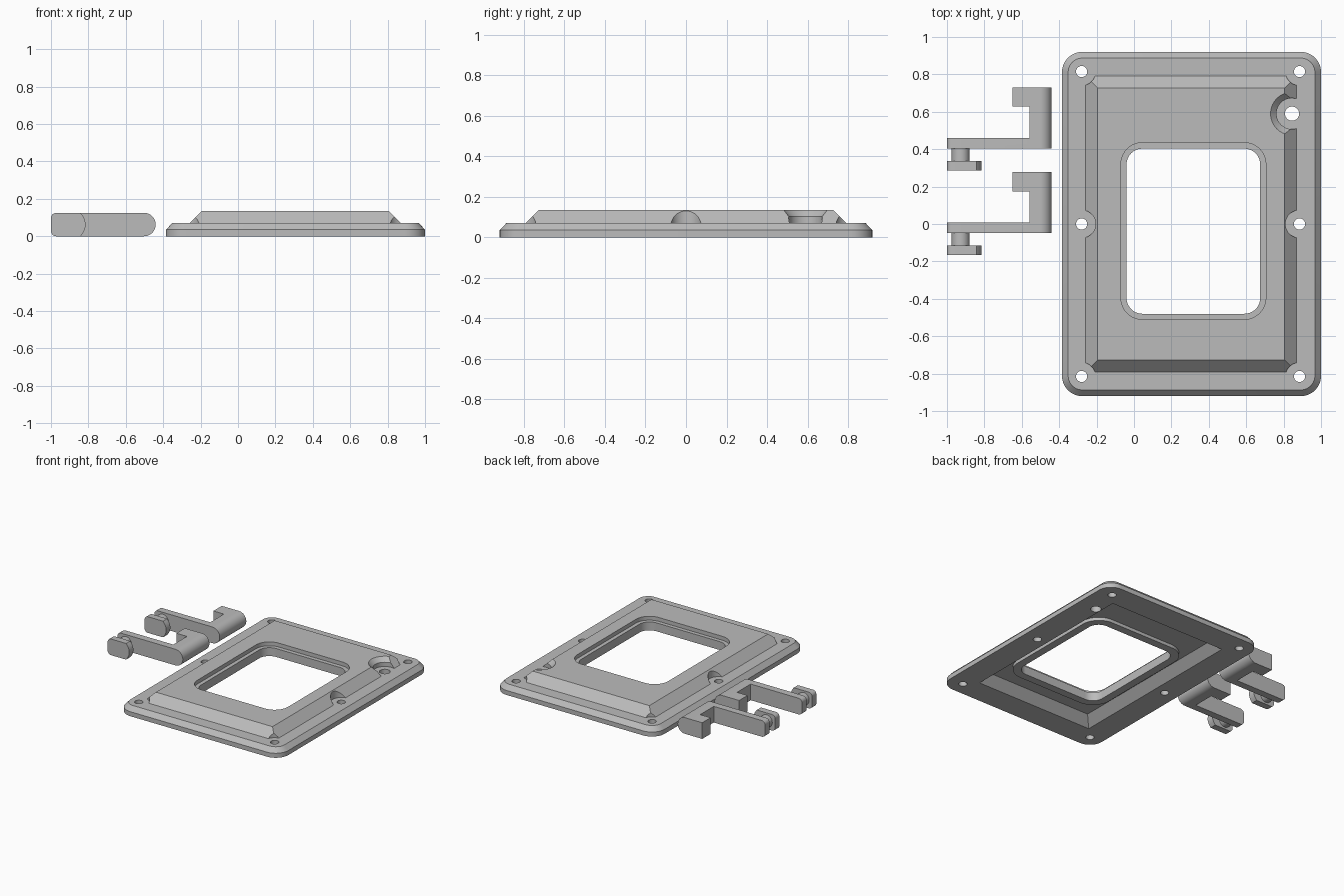
import bpy, bmesh, math

if "Cube" in bpy.data.objects:
    bpy.data.objects.remove(bpy.data.objects["Cube"])

grey = bpy.data.materials.new("grey_plastic")
grey.diffuse_color = (0.5, 0.5, 0.5, 1)
grey.use_nodes = True
grey.node_tree.nodes["Principled BSDF"].inputs["Base Color"].default_value = grey.diffuse_color


def rounded(x0, x1, y0, y1, r, n=10):
    """Counter-clockwise rounded rectangle outline (plain corners if r is 0)."""
    if r == 0:
        return [(x0, y0), (x1, y0), (x1, y1), (x0, y1)]
    pts = []
    for cx, cy, a in ((x1 - r, y1 - r, 0), (x0 + r, y1 - r, 90),
                      (x0 + r, y0 + r, 180), (x1 - r, y0 + r, 270)):
        for i in range(n + 1):
            t = math.radians(a + 90 * i / n)
            pts.append((cx + r * math.cos(t), cy + r * math.sin(t)))
    return pts


def circle(cx, cy, r, n=40):
    return [(cx + r * math.cos(2 * math.pi * i / n),
             cy + r * math.sin(2 * math.pi * i / n)) for i in range(n)]


def loft(name, rings):
    """Closed solid through (outline, z) rings, bottom to top."""
    bm = bmesh.new()
    loops = [[bm.verts.new((x, y, z)) for x, y in pts] for pts, z in rings]
    n = len(loops[0])
    bm.faces.new(loops[0][::-1])
    bm.faces.new(loops[-1])
    for a, b in zip(loops, loops[1:]):
        for i in range(n):
            j = (i + 1) % n
            bm.faces.new((a[i], a[j], b[j], b[i]))
    bmesh.ops.recalc_face_normals(bm, faces=bm.faces)
    me = bpy.data.meshes.new(name)
    bm.to_mesh(me)
    bm.free()
    ob = bpy.data.objects.new(name, me)
    bpy.context.collection.objects.link(ob)
    me.materials.append(grey)
    return ob


def side_prism(name, profile, y0, y1):
    """Solid from an (x, z) profile, running from y0 to y1."""
    ob = loft(name, [(profile, y0), (profile, y1)])
    for v in ob.data.vertices:
        x, z, y = v.co
        v.co = (x, y, z)
    ob.data.flip_normals()
    return ob


def combine(ob, other, op):
    mod = ob.modifiers.new("combine", 'BOOLEAN')
    mod.operation, mod.solver, mod.object = op, 'EXACT', other
    bpy.context.view_layer.objects.active = ob
    bpy.ops.object.modifier_apply(modifier=mod.name)
    bpy.data.objects.remove(other)


def smooth(ob):
    bpy.ops.object.select_all(action='DESELECT')
    ob.select_set(True)
    bpy.context.view_layer.objects.active = ob
    bpy.ops.object.shade_smooth_by_angle(angle=math.radians(30))


bolts = [(x, y) for x in (-0.28, 0.885) for y in (-0.815, 0, 0.815)]
port = (0.845, 0.59)

# Raised panel with sloped sides, scooped out around the screws and the port
panel = loft("raised_panel", [(rounded(-0.28, 0.89, -0.812, 0.812, 0), 0.05),
                              (rounded(-0.195, 0.805, -0.727, 0.727, 0), 0.135)])
for x, y in bolts:
    combine(panel, loft("scoop", [(circle(x, y, 0.075), 0.03),
                                  (circle(x, y, 0.075), 0.2)]), 'DIFFERENCE')
combine(panel, loft("port_scoop", [(circle(*port, 0.083), 0.03), (circle(*port, 0.083), 0.103),
                                   (circle(*port, 0.115), 0.135),
                                   (circle(*port, 0.115), 0.2)]), 'DIFFERENCE')

# Flat base with a chamfered rim
plate = loft("cover_plate", [(rounded(-0.385, 1.0, -0.92, 0.92, 0.108), 0),
                             (rounded(-0.385, 1.0, -0.92, 0.92, 0.108), 0.035),
                             (rounded(-0.352, 0.967, -0.887, 0.887, 0.075), 0.07)])
combine(plate, panel, 'UNION')

# Hollow underside
combine(plate, loft("pocket", [(rounded(-0.215, 0.825, -0.747, 0.747, 0), -0.02),
                               (rounded(-0.13, 0.74, -0.662, 0.662, 0), 0.065)]), 'DIFFERENCE')

# Window with a recessed ledge and a lip underneath
w = rounded(-0.07, 0.705, -0.51, 0.435, 0.115)
combine(plate, loft("window", [(w, -0.1), (w, 0.3)]), 'DIFFERENCE')
w = rounded(-0.1, 0.735, -0.54, 0.465, 0.145)
combine(plate, loft("lip", [(w, 0.04), (w, 0.105)]), 'UNION')
w = rounded(-0.04, 0.675, -0.48, 0.403, 0.085)
combine(plate, loft("opening", [(w, -0.1), (w, 0.3)]), 'DIFFERENCE')

# Screw holes and port hole
for x, y, r in [(x, y, 0.03) for x, y in bolts] + [(*port, 0.038)]:
    combine(plate, loft("hole", [(circle(x, y, r, 28), -0.1),
                                 (circle(x, y, r, 28), 0.3)]), 'DIFFERENCE')
smooth(plate)


# Latch arms
H, R = 0.125, 0.0625


def half_round(x0, x1, left_r):
    """Side profile: full round at the right end, small radius at the left."""
    arc = [(x1 - R + R * math.cos(t), R + R * math.sin(t))
           for t in (math.radians(-90 + 180 * i / 20) for i in range(21))]
    if left_r == 0:
        return arc + [(x0, H), (x0, 0)]
    for cz, a in ((H - left_r, 90), (left_r, 180)):
        arc += [(x0 + left_r + left_r * math.cos(t), cz + left_r * math.sin(t))
                for t in (math.radians(a + 90 * i / 6) for i in range(7))]
    return arc


def foot_profile():
    """Side profile of the foot: rounded left corners, shallow bulge at right."""
    left = [p for p in half_round(-1.0, -0.815, 0.028)[21:]]
    bulge = [(-0.842 + 0.027 * (1 - ((i - 6) / 6) ** 2), H * i / 12) for i in range(13)]
    return bulge + left


for name, dy in (("rear_latch", 0.0), ("front_latch", -0.452)):
    latch = side_prism(name, half_round(-1.0, -0.44, 0.028), 0.405 + dy, 0.46 + dy)
    parts = [
        side_prism("knuckle", half_round(-0.56, -0.44, 0), 0.43 + dy, 0.70 + dy),
        side_prism("tab", half_round(-0.65, -0.44, 0), 0.627 + dy, 0.73 + dy),
        side_prism("pin", circle(-0.927, R, 0.048, 28), 0.31 + dy, 0.43 + dy),
        side_prism("foot", foot_profile(), 0.285 + dy, 0.336 + dy),
    ]
    for part in parts:
        combine(latch, part, 'UNION')
    smooth(latch)
